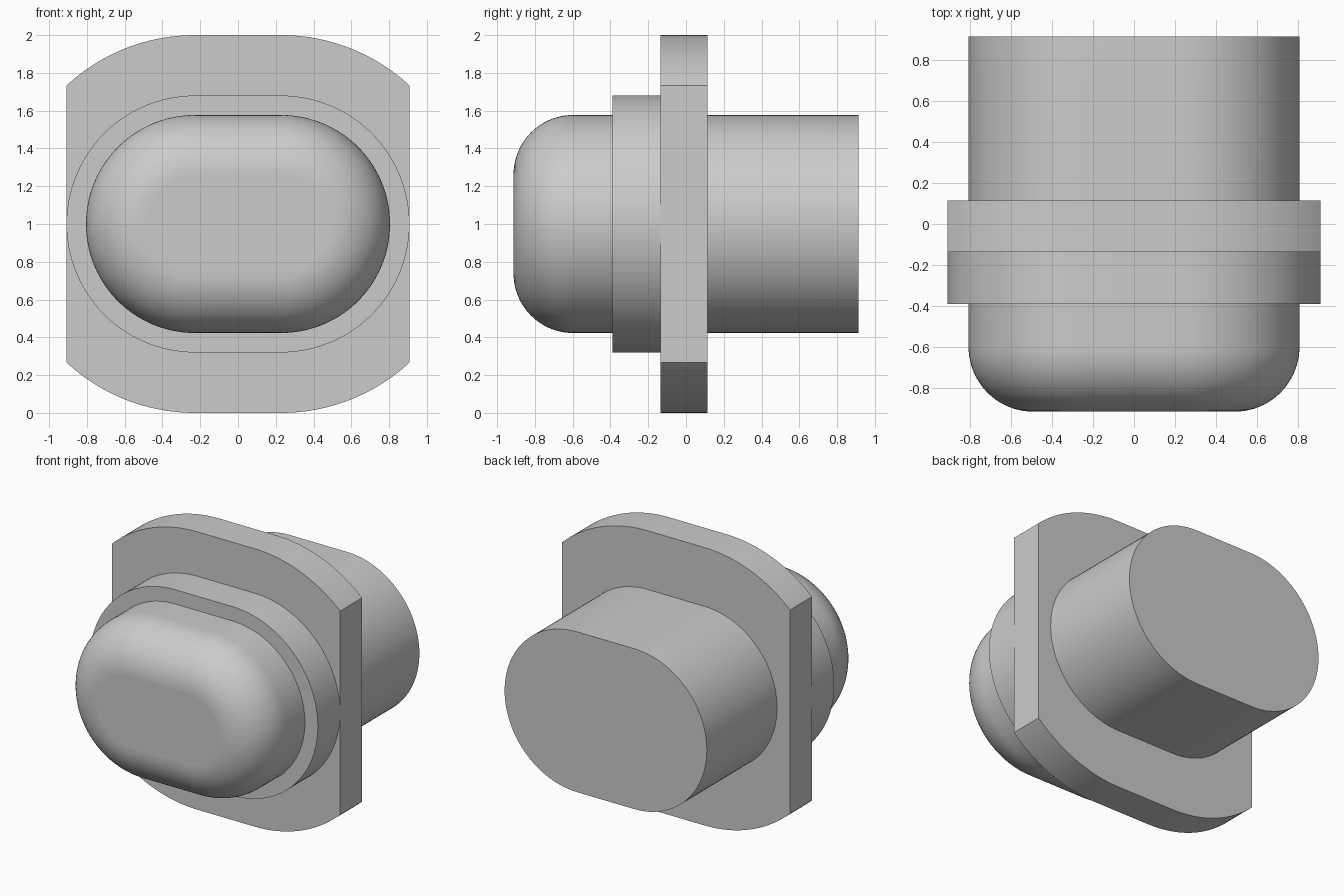
import bpy, bmesh, math

if "Cube" in bpy.data.objects:
    bpy.data.objects.remove(bpy.data.objects["Cube"], do_unlink=True)

HALF = 0.228      # half length of the straight run shared by every section
MID_Z = 1.0
STEPS = 28        # segments per quarter arc

grey = bpy.data.materials.new("plain grey")
grey.use_nodes = True
colour = (0.6, 0.6, 0.6, 1)
grey.diffuse_color = colour
grey.node_tree.nodes["Principled BSDF"].inputs["Base Color"].default_value = colour


def outline(radius, start=0.0):
    """Rounded slot outline; a start angle above zero trims the ends flat."""
    angles = [start + (math.pi / 2 - start) * i / STEPS for i in range(STEPS + 1)]
    quarter = [(HALF + radius * math.cos(a), radius * math.sin(a)) for a in angles]
    top = quarter + [(-x, z) for x, z in reversed(quarter)]
    return top + [(-x, -z) for x, z in top]


def loft(name, sections, start=0.0):
    """Skin a run of (y, radius) sections and cap both ends."""
    bm = bmesh.new()
    rings = [[bm.verts.new((x, y, MID_Z + z)) for x, z in outline(r, start)]
             for y, r in sections]
    for a, b in zip(rings, rings[1:]):
        for i in range(len(a)):
            j = (i + 1) % len(a)
            bm.faces.new((a[i], a[j], b[j], b[i]))
    bm.faces.new(rings[0])
    bm.faces.new(rings[-1])
    bmesh.ops.remove_doubles(bm, verts=bm.verts, dist=0.0001)
    bmesh.ops.recalc_face_normals(bm, faces=bm.faces)
    mesh = bpy.data.meshes.new(name)
    bm.to_mesh(mesh)
    bm.free()
    mesh.materials.append(grey)
    obj = bpy.data.objects.new(name, mesh)
    bpy.context.collection.objects.link(obj)
    bpy.ops.object.select_all(action="DESELECT")
    obj.select_set(True)
    bpy.context.view_layer.objects.active = obj
    bpy.ops.object.shade_smooth_by_angle(angle=math.radians(30))
    for face in mesh.polygons:      # keep the end caps flat
        if len(face.vertices) > 4:
            face.use_smooth = False
    return obj


# Barrel with a rounded nose at the front
BODY, NOSE, FRONT, BACK = 0.577, 0.315, -0.913, 0.913
nose = []
for i in range(21):
    a = math.pi / 2 * i / 20
    nose.append((FRONT + NOSE * (1 - math.cos(a)), BODY - NOSE * (1 - math.sin(a))))
loft("barrel", nose + [(BACK, BODY)])

# Raised collar in front of the flange
loft("collar", [(-0.389, 0.68), (-0.136, 0.68)])

# Flange plate with flat trimmed sides
loft("flange", [(-0.136, 1.0), (0.114, 1.0)], start=math.acos(0.908 - HALF))
